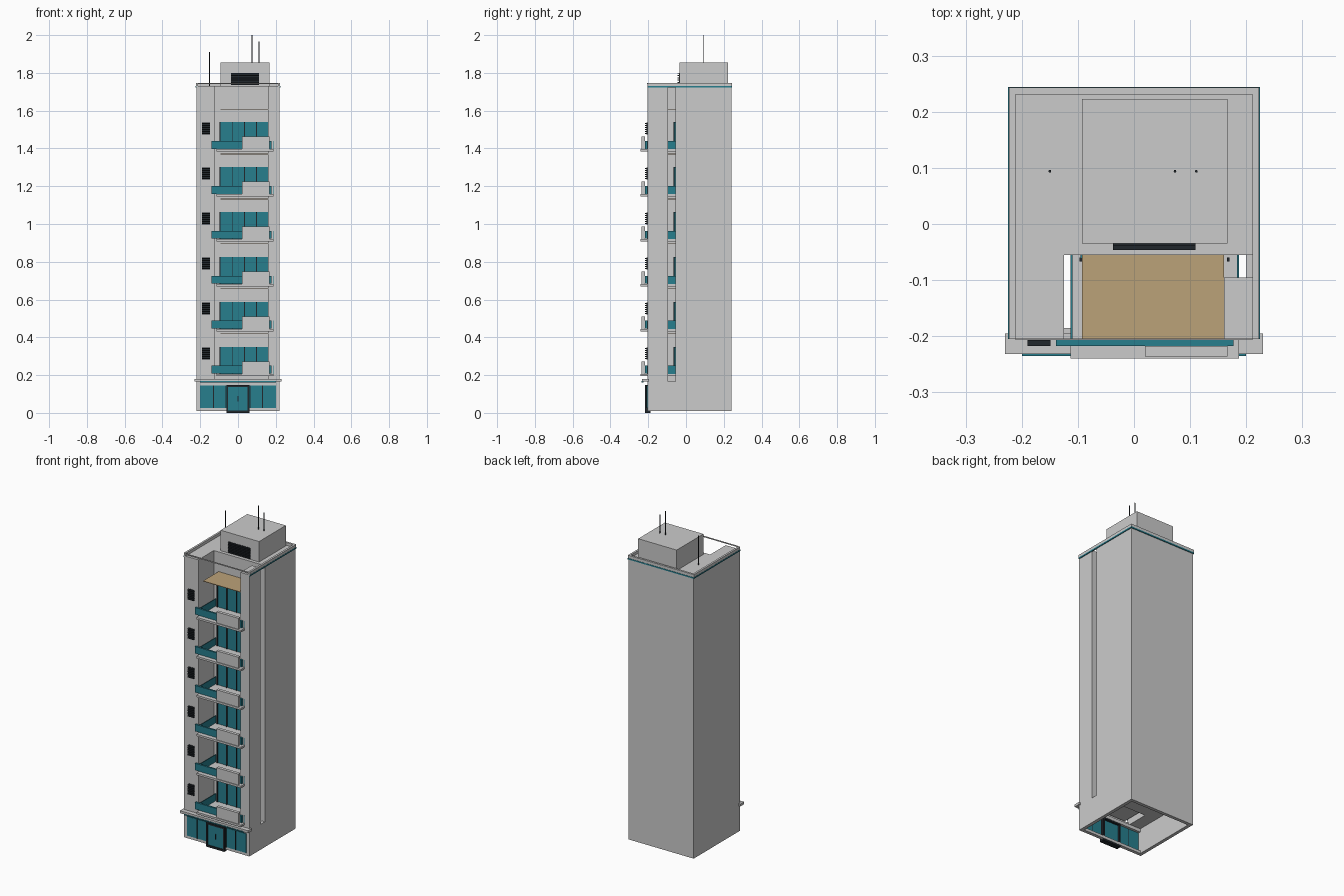
import bpy, bmesh
from mathutils import Vector


def material(name, rgb):
    m = bpy.data.materials.new(name)
    m.diffuse_color = (*rgb, 1)
    return m


TEAL = material("teal_glass", (0.02, 0.21, 0.27))
DARK = material("dark_metal", (0.015, 0.02, 0.025))
TAN = material("tan_panel", (0.50, 0.36, 0.19))


def boxes(name, items, mat=None):
    """One object made of boxes given as (x0, x1, y0, y1, z0, z1)."""
    bm = bmesh.new()
    for x0, x1, y0, y1, z0, z1 in items:
        verts = bmesh.ops.create_cube(bm, size=1)["verts"]
        for v in verts:
            v.co = Vector(((x0 + x1) / 2 + v.co.x * (x1 - x0),
                           (y0 + y1) / 2 + v.co.y * (y1 - y0),
                           (z0 + z1) / 2 + v.co.z * (z1 - z0)))
    me = bpy.data.meshes.new(name)
    bm.to_mesh(me)
    bm.free()
    ob = bpy.data.objects.new(name, me)
    bpy.context.collection.objects.link(ob)
    if mat:
        me.materials.append(mat)
    return ob


def louvres(name, x0, x1, y, z0, z1, n, depth):
    """Dark backing plate with evenly spaced slats in front."""
    step = (z1 - z0) / n
    items = [(x0, x1, y - 0.003, y, z0, z1)]
    items += [(x0, x1, y - depth, y - 0.002, z0 + step * (i + 0.25), z0 + step * (i + 0.7))
              for i in range(n)]
    boxes(name, items, DARK)


# Ground floor shell, open below
boxes("ground_floor_walls", [
    (-0.22, -0.2, -0.205, 0.24, 0.01, 0.165),
    (0.2, 0.22, -0.205, 0.24, 0.01, 0.165),
    (-0.2, 0.2, 0.22, 0.24, 0.01, 0.165),
    (-0.2, 0.2, -0.205, -0.185, 0.145, 0.165),
    (-0.2, 0.2, -0.205, -0.185, 0.01, 0.027)])
boxes("shopfront_glass", [(-0.2, 0.2, -0.208, -0.2, 0.027, 0.145)], TEAL)
boxes("shopfront_mullions", [(x - 0.002, x + 0.002, -0.211, -0.199, 0.027, 0.145)
                             for x in (-0.13, -0.065, 0.065, 0.13)], DARK)

# Entrance door
boxes("door_frame", [
    (-0.062, -0.052, -0.218, -0.187, 0, 0.147),
    (0.05, 0.06, -0.218, -0.187, 0, 0.147),
    (-0.052, 0.05, -0.218, -0.187, 0.137, 0.147),
    (-0.052, 0.05, -0.218, -0.187, 0, 0.012)], DARK)
boxes("door_glass", [(-0.052, 0.05, -0.213, -0.206, 0.012, 0.137)], TEAL)
boxes("door_handle", [(-0.003, 0.002, -0.218, -0.213, 0.06, 0.09)], DARK)

# Canopy over the entrance
boxes("canopy", [(-0.23, 0.23, -0.232, -0.195, 0.165, 0.18)])
boxes("canopy_trim", [(-0.2, 0.2, -0.235, -0.225, 0.162, 0.168)], TEAL)

# Tower body and the two front columns
boxes("tower_body", [(-0.22, 0.22, -0.055, 0.24, 0.165, 1.73)])
boxes("left_column", [(-0.22, -0.125, -0.205, -0.055, 0.165, 1.73)])
boxes("right_column", [(0.16, 0.22, -0.205, -0.095, 0.165, 1.73)])

# Roof edge
boxes("parapet", [
    (-0.223, -0.211, -0.205, 0.243, 1.727, 1.747),
    (0.211, 0.223, -0.205, 0.243, 1.727, 1.747),
    (-0.211, 0.211, 0.231, 0.243, 1.727, 1.747),
    (-0.211, 0.211, -0.207, -0.204, 1.74, 1.747)])
boxes("roof_trim", [
    (-0.2245, -0.218, -0.205, 0.2445, 1.722, 1.73),
    (0.218, 0.2245, -0.205, 0.2445, 1.722, 1.73),
    (-0.218, 0.218, 0.238, 0.2445, 1.722, 1.73)], TEAL)

# Repeating storeys
for k in range(6):
    z = 0.2 + 0.238 * k
    n = k + 1
    boxes(f"balcony_slab_{n}", [(-0.113, 0.187, -0.24, -0.055, z - 0.006, z + 0.006)])
    boxes(f"balcony_glass_{n}", [
        (-0.139, 0.177, -0.217, -0.206, z + 0.008, z + 0.05),
        (-0.113, -0.110, -0.206, -0.055, z + 0.006, z + 0.05),
        (0.184, 0.187, -0.206, -0.055, z + 0.006, z + 0.05)], TEAL)
    boxes(f"balcony_planter_{n}", [(0.02, 0.167, -0.236, -0.217, z + 0.006, z + 0.073)])
    boxes(f"window_glass_{n}", [(-0.095, 0.16, -0.061, -0.054, z + 0.006, z + 0.149)], TEAL)
    boxes(f"window_frame_{n}", [(x - 0.002, x + 0.002, -0.067, -0.06, z + 0.006, z + 0.149)
                                for x in (-0.095, -0.031, 0.034, 0.098, 0.168)], DARK)
    boxes(f"soffit_panel_{n}", [(-0.093, 0.16, -0.205, -0.055, z + 0.217, z + 0.22)], TAN)
    louvres(f"column_vent_{n}", -0.19, -0.149, -0.205, z + 0.083, z + 0.147, 6, 0.012)

# Rooftop plant room and its vent
boxes("plant_room", [(-0.093, 0.167, -0.035, 0.223, 1.73, 1.855)])
louvres("plant_room_vent", -0.037, 0.11, -0.035, 1.735, 1.8, 7, 0.011)

# Antennas
for i, (x, z0, z1) in enumerate([(-0.15, 1.73, 1.91), (0.073, 1.855, 2.0), (0.111, 1.855, 1.967)]):
    bpy.ops.mesh.primitive_cylinder_add(vertices=8, radius=0.0025, depth=z1 - z0,
                                        location=(x, 0.094, (z0 + z1) / 2))
    rod = bpy.context.object
    rod.name = f"antenna_{i + 1}"
    rod.data.materials.append(DARK)
